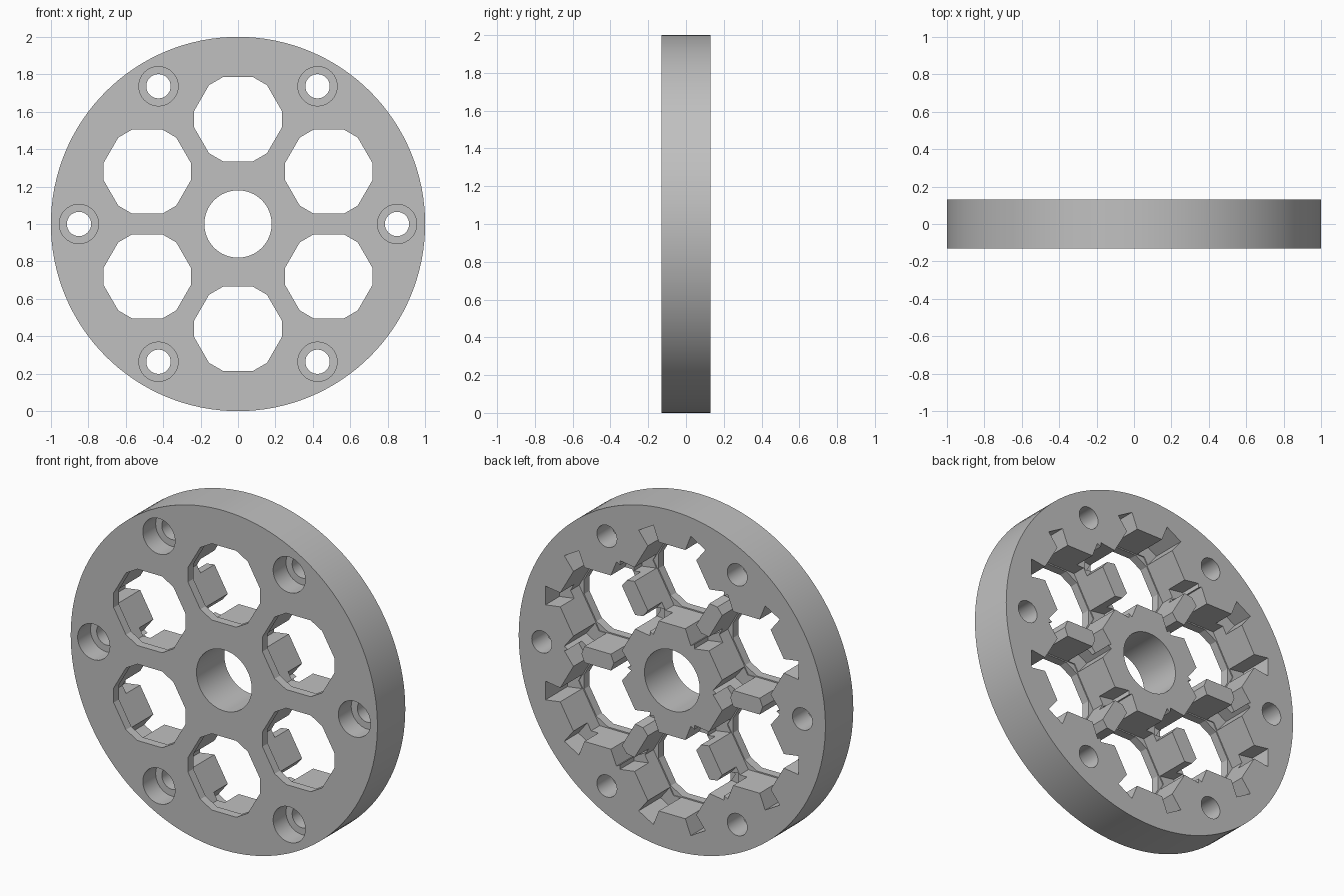
import bpy, bmesh
from math import cos, sin, radians, hypot, atan2
from mathutils import Vector

cube = bpy.data.objects.get("Cube")
if cube:
    bpy.data.objects.remove(cube, do_unlink=True)

HALF = 0.13          # half thickness of the disc
LIP = -0.08          # depth where the back pockets stop
CELL_R = 0.56        # distance of the pockets from the hub
CELLS = range(30, 390, 60)


def polar(r, deg, cx=0, cz=0):
    return (cx + r * cos(radians(deg)), cz + r * sin(radians(deg)))


def ring(r, n, cx=0, cz=0, start=0):
    return [polar(r, start + 360 * i / n, cx, cz) for i in range(n)]


def add_prism(bm, outline, y0, y1):
    """Extrude an outline in the x-z plane from y0 to y1."""
    face = bm.faces.new([bm.verts.new((x, y0, z + 1)) for x, z in outline])
    extruded = bmesh.ops.extrude_face_region(bm, geom=[face])["geom"]
    verts = [v for v in extruded if isinstance(v, bmesh.types.BMVert)]
    bmesh.ops.translate(bm, verts=verts, vec=Vector((0, y1 - y0, 0)))


def make_object(name, prisms):
    bm = bmesh.new()
    for prism in prisms:
        add_prism(bm, *prism)
    bmesh.ops.recalc_face_normals(bm, faces=bm.faces)
    mesh = bpy.data.meshes.new(name)
    bm.to_mesh(mesh)
    bm.free()
    obj = bpy.data.objects.new(name, mesh)
    bpy.context.collection.objects.link(obj)
    return obj


def cut(target, name, prisms):
    cutter = make_object(name, prisms)
    cutter.hide_render = True
    mod = target.modifiers.new(name, "BOOLEAN")
    mod.operation = "DIFFERENCE"
    mod.solver = "EXACT"
    mod.object = cutter
    bpy.context.view_layer.objects.active = target
    bpy.ops.object.modifier_apply(modifier=name)
    bpy.data.objects.remove(cutter, do_unlink=True)


def lip_outline(cx, cz):
    """Hexagon with clipped corners, long and short sides alternating."""
    r, swing = hypot(0.235, 0.043), 10.4
    return [polar(r, a + s, cx, cz) for a in range(0, 360, 60) for s in (-swing, swing)]


def notch_outline(cx, cz, deg):
    """Flared slot leaving a pocket corner."""
    points = [(0.2, -0.035), (0.34, -0.055), (0.34, 0.055), (0.2, 0.035)]
    return [polar(hypot(r, t), deg + atan2(t, r) * 57.2958, cx, cz) for r, t in points]


# Main disc
disc = make_object("wheel_disc", [(ring(1, 128), -HALF, HALF)])

# Hub bore, bolt holes and front openings
centres = [polar(CELL_R, a) for a in CELLS]
bolts = [polar(0.85, a) for a in range(0, 360, 60)]
through = [(ring(0.18, 64), -0.3, 0.3)]
through += [(ring(0.065, 32, *b), -0.3, 0.3) for b in bolts]
through += [(lip_outline(*c), -0.3, 0.3) for c in centres]
cut(disc, "through_holes", through)

# Bolt head recesses in the front
cut(disc, "bolt_recesses", [(ring(0.105, 40, *b), -0.3, -0.01) for b in bolts])

# Hexagonal pockets from the back
cut(disc, "hex_pockets", [(ring(0.268, 6, *c), LIP, 0.3) for c in centres])

# Corner slots, alternately deep and shallow
for name, first, depth in (("deep_slots", 30, LIP + 0.006), ("shallow_slots", 90, 0.0)):
    cut(disc, name, [(notch_outline(*c, a + first + k), depth, 0.3)
                     for a, c in zip(CELLS, centres) for k in (0, 120, 240)])

# Plain grey finish
grey = bpy.data.materials.new("plain_grey")
grey.use_nodes = True
colour = (0.53, 0.53, 0.53, 1)
grey.diffuse_color = colour
grey.node_tree.nodes["Principled BSDF"].inputs["Base Color"].default_value = colour
disc.data.materials.clear()
disc.data.materials.append(grey)

bpy.ops.object.select_all(action="DESELECT")
disc.select_set(True)
bpy.context.view_layer.objects.active = disc
bpy.ops.object.shade_smooth_by_angle(angle=radians(25))
